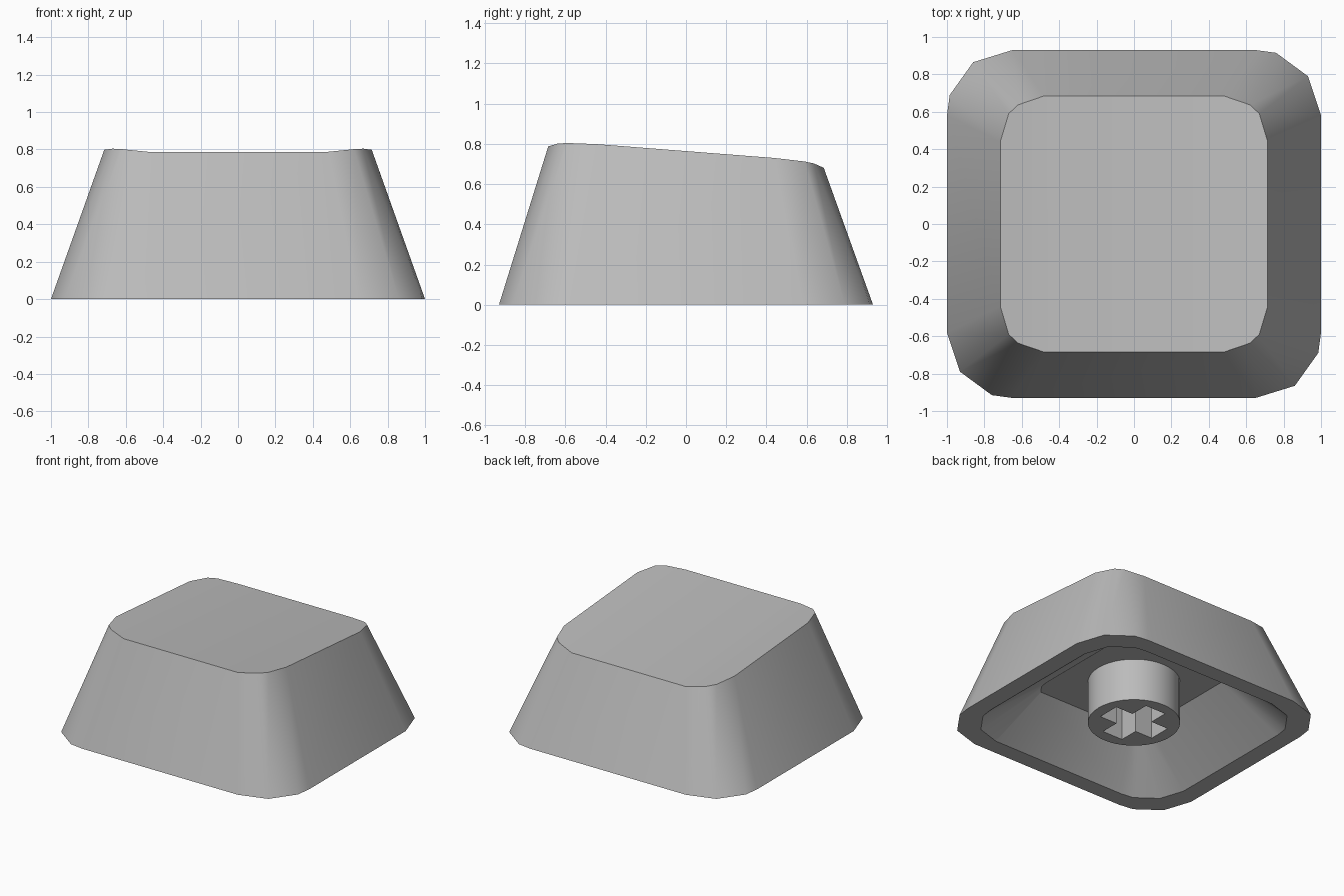
import bpy
import bmesh
import math

cube = bpy.data.objects.get("Cube")
if cube:
    bpy.data.objects.remove(cube, do_unlink=True)

grey = bpy.data.materials.new("plain grey")
grey.use_nodes = True
COLOUR = (0.5, 0.5, 0.5, 1)
grey.diffuse_color = COLOUR
grey.node_tree.nodes["Principled BSDF"].inputs["Base Color"].default_value = COLOUR

CEILING = 0.32


def finish(bm, name, angle=35):
    bmesh.ops.recalc_face_normals(bm, faces=bm.faces)
    mesh = bpy.data.meshes.new(name)
    bm.to_mesh(mesh)
    bm.free()
    mesh.materials.append(grey)
    obj = bpy.data.objects.new(name, mesh)
    bpy.context.collection.objects.link(obj)
    bpy.ops.object.select_all(action="DESELECT")
    obj.select_set(True)
    bpy.context.view_layer.objects.active = obj
    bpy.ops.object.shade_smooth_by_angle(angle=math.radians(angle))
    return obj


def spin_half(points):
    """Complete an outline by turning its +x half by 180 degrees."""
    return points + [(-x, -y) for x, y in points]


def mirrored(corner):
    """Complete an outline from its front left corner."""
    return spin_half(corner + [(x, -y) for x, y in reversed(corner)])


def add_ring(bm, points, height):
    return [bm.verts.new((x, y, height(x, y))) for x, y in points]


def bridge(bm, a, b):
    n = len(a)
    for i in range(n):
        j = (i + 1) % n
        bm.faces.new((a[i], a[j], b[j], b[i]))


def top_height(x, y):
    # Sloping top, dished up toward both sides
    side = min(max((abs(x) - 0.48) / 0.235, 0), 1)
    return 0.734 - 0.078 * y + 0.03 * side


# Cap shell: outer walls, rim, cavity
foot = spin_half([(0.65, -0.93), (0.86, -0.865), (0.985, -0.69), (1, -0.58),
                  (1, 0.58), (0.93, 0.79), (0.76, 0.915), (0.65, 0.93)])
crown = mirrored([(0.48, -0.685), (0.62, -0.637), (0.67, -0.59), (0.715, -0.44)])
roof = mirrored([(0.40, -0.515), (0.43, -0.48), (0.45, -0.45), (0.46, -0.385)])

bm = bmesh.new()
top = add_ring(bm, crown, top_height)
outer = add_ring(bm, foot, lambda x, y: 0)
inner = add_ring(bm, [(x * 0.866, y * 0.866) for x, y in foot], lambda x, y: 0)
ceiling = add_ring(bm, roof, lambda x, y: CEILING)
bridge(bm, outer, top)
bridge(bm, outer, inner)
bridge(bm, inner, ceiling)
bm.faces.new(ceiling)

# Dished top: a flat middle and strips on each side
bm.faces.new((top[0], top[7], top[8], top[15]))
for start in (0, 8):
    half = top[start:start + 8]
    for i in range(3):
        bm.faces.new((half[i], half[i + 1], half[6 - i], half[7 - i]))
finish(bm, "cap_shell")

# Stem: round post with a cross-shaped socket
RADIUS, LONG, WIDE, SIDES = 0.317, 0.23, 0.085, 40
circle = [(RADIUS * math.cos(math.tau * i / SIDES),
           RADIUS * math.sin(math.tau * i / SIDES)) for i in range(SIDES)]
cross = spin_half([(WIDE, -LONG), (WIDE, -WIDE), (LONG, -WIDE),
                   (LONG, WIDE), (WIDE, WIDE), (WIDE, LONG)])

bm = bmesh.new()
edges = []
for outline in (circle, cross):
    low = add_ring(bm, outline, lambda x, y: 0)
    high = add_ring(bm, outline, lambda x, y: CEILING)
    bridge(bm, low, high)
    edges += [bm.edges.get((low[i - 1], low[i])) for i in range(len(low))]
    if outline is cross:
        bm.faces.new(high)
bmesh.ops.triangle_fill(bm, edges=edges, use_beauty=True)
finish(bm, "switch_stem")
